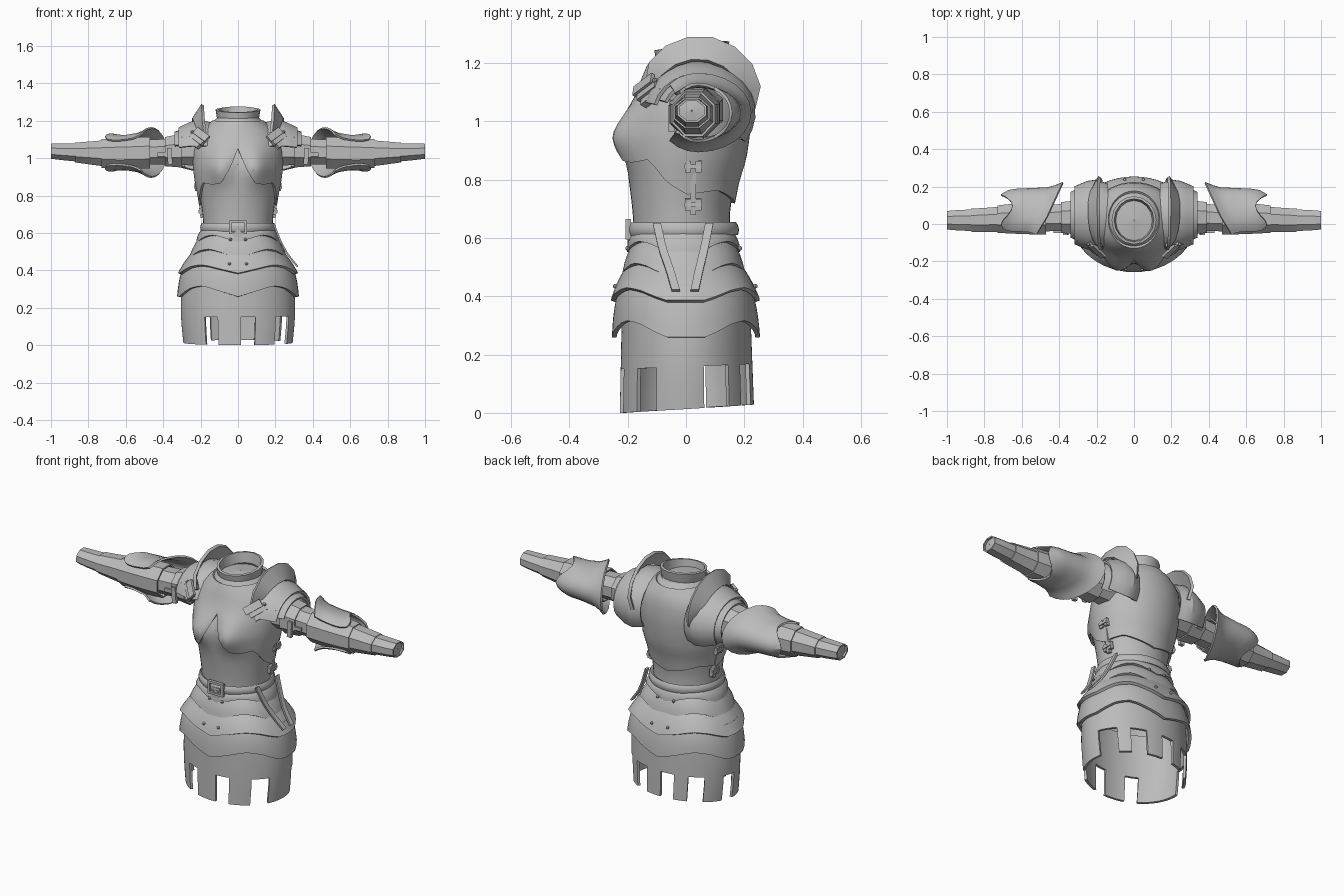
import bpy, bmesh
from math import sin, cos, pi, radians, degrees, exp
from mathutils import Vector, Matrix

if "Cube" in bpy.data.objects:
    bpy.data.objects.remove(bpy.data.objects["Cube"])

steel = bpy.data.materials.new("grey_steel")
steel.use_nodes = True
steel.diffuse_color = (0.5, 0.5, 0.5, 1)
steel.node_tree.nodes["Principled BSDF"].inputs["Base Color"].default_value = (0.5, 0.5, 0.5, 1)


def interp(rows, t):
    """Blend table rows keyed by their first column."""
    if t <= rows[0][0]:
        return rows[0][1:]
    for a, b in zip(rows, rows[1:]):
        if t <= b[0]:
            k = (t - a[0]) / (b[0] - a[0])
            return [p + (q - p) * k for p, q in zip(a[1:], b[1:])]
    return rows[-1][1:]


def finish(name, bm, thick=0.0, mirror=False, angle=32):
    bmesh.ops.recalc_face_normals(bm, faces=bm.faces)
    mesh = bpy.data.meshes.new(name)
    bm.to_mesh(mesh)
    bm.free()
    ob = bpy.data.objects.new(name, mesh)
    bpy.context.collection.objects.link(ob)
    mesh.materials.append(steel)
    if thick:
        mod = ob.modifiers.new("thickness", 'SOLIDIFY')
        mod.thickness, mod.offset = thick, 0
    if mirror:
        ob.modifiers.new("mirror", 'MIRROR').use_mirror_merge = False
    bpy.ops.object.select_all(action='DESELECT')
    ob.select_set(True)
    bpy.context.view_layer.objects.active = ob
    bpy.ops.object.convert(target='MESH')
    bpy.ops.object.shade_smooth_by_angle(angle=radians(angle))


def sheet(name, f, nu, nv, closed=True, thick=0.012, mirror=False, keep=None, angle=32):
    """Surface f(u, v); u wraps round when closed; keep(u, v) drops faces."""
    bm = bmesh.new()
    cols = nu if closed else nu + 1
    g = [[bm.verts.new(f(i / nu, j / nv)) for i in range(cols)] for j in range(nv + 1)]
    for j in range(nv):
        for i in range(nu):
            if keep is None or keep((i + 0.5) / nu, (j + 0.5) / nv):
                k = (i + 1) % cols
                bm.faces.new((g[j][i], g[j][k], g[j + 1][k], g[j + 1][i]))
    loose = [v for v in bm.verts if not v.link_faces]
    bmesh.ops.delete(bm, geom=loose, context='VERTS')
    finish(name, bm, thick, mirror, angle)


def box(name, loc, size, rot=(0, 0, 0), mirror=False):
    """Box spun about its own y axis, tilted about x, then turned about z."""
    bm = bmesh.new()
    m = Matrix.Translation(loc)
    for axis, a in zip("ZXY", (rot[2], rot[0], rot[1])):
        m = m @ Matrix.Rotation(radians(a), 4, axis)
    bmesh.ops.create_cube(bm, size=1, matrix=m @ Matrix.Diagonal((*size, 1)))
    finish(name, bm, mirror=mirror)


def rivet(name, loc):
    bm = bmesh.new()
    bmesh.ops.create_uvsphere(bm, u_segments=8, v_segments=6, radius=0.008,
                              matrix=Matrix.Translation(loc))
    finish(name, bm, mirror=True)


def oval(th, hx, yf, yb, z):
    return Vector((hx * sin(th), (yf + yb) / 2 - (yb - yf) / 2 * cos(th), z))


# Torso: height, half width, front y, back y
TORSO = [(.58, .175, -.17, .145), (.70, .183, -.178, .145), (.80, .197, -.19, .165),
         (.87, .212, -.198, .188), (.95, .222, -.20, .20), (1.03, .225, -.18, .205),
         (1.10, .215, -.15, .20), (1.15, .18, -.132, .19), (1.19, .125, -.115, .165),
         (1.21, .11, -.10, .14)]


def torso(th, z, off=0.0):
    hx, yf, yb = interp(TORSO, z)
    p = oval(th, hx + off, yf - off, yb + off, z)
    if p.y < 0:
        p.y -= 0.05 * exp(-((abs(p.x) - .095) / .065) ** 2 - ((z - .95) / .085) ** 2)
    return p


sheet("bodice", lambda u, v: torso(u * 2 * pi, .58 + .63 * v), 40, 18)

# Breastplate with a cleft front and a scalloped lower edge
HEM = [(0, 1.05), (12, .94), (23, .868), (38, .86), (55, .87), (75, .79), (95, .75),
       (130, .765), (155, .74), (180, .72)]


def breast(u, v):
    d = degrees(u * 2 * pi)
    low = interp(HEM, min(d, 360 - d))[0]
    return torso(u * 2 * pi, low + (1.195 - low) * v, .012)


sheet("breastplate", breast, 60, 14, thick=.014)

# Collar, tilted up to the back, with a shallow dome closing the neck
COLLAR = [(0, .135, 1.17), (.25, .115, 1.182), (.5, .104, 1.205), (1, .113, 1.26)]


def collar(u, v):
    r, z = interp(COLLAR, v)
    a = u * 2 * pi
    return (r * sin(a), .02 - r * 1.08 * cos(a), z - .015 * cos(a))


def neck_dome(u, v):
    a, r = u * 2 * pi, .108 - .106 * v
    return (r * sin(a), .02 - r * 1.08 * cos(a), 1.205 + .012 * v)


sheet("collar", collar, 16, 4, thick=.014)
sheet("neck_lining", neck_dome, 16, 3, thick=.006)

# Overlapping hip plates: top and bottom rows are (z, half width, front y, back y)
WAVE = [(0, 1), (35, -1), (50, -.7), (74, 1), (106, 1), (130, -.7), (145, -1), (180, 1)]


def hip_plate(name, top, bottom, wave):
    def f(u, v):
        a = u * 2 * pi
        d = min(u, 1 - u) * 360
        z, hx, yf, yb = [p + (q - p) * v for p, q in zip(top, bottom)]
        bulge = .006 * sin(pi * v)
        return oval(a, hx + bulge, yf - bulge, yb + bulge, z - wave * interp(WAVE, d)[0] * v)
    sheet(name, f, 48, 5, thick=.016, angle=28)


hip_plate("belt", (.65, .186, -.185, .165), (.612, .19, -.188, .17), 0)
hip_plate("hip_plate_1", (.62, .186, -.174, .155), (.57, .215, -.194, .178), .018)
hip_plate("hip_plate_2", (.585, .192, -.174, .157), (.49, .254, -.212, .197), .022)
hip_plate("hip_plate_3", (.51, .225, -.192, .18), (.405, .314, -.25, .246), .022)
hip_plate("hip_plate_4", (.44, .282, -.22, .214), (.288, .318, -.246, .246), .029)

# Cloth skirt with notches cut in the hem: (angle, half width)
NOTCHES = ((10, 8), (53, 11), (117, 13), (154, 9), (187, 8), (220, 9), (260, 9), (332, 8))


def skirt(u, v):
    a = u * 2 * pi
    return oval(a, .285 + .014 * sin(pi * v), -.212 - .008 * v, .212 + .014 * v,
                .40 * (1 - v) + (.014 - .014 * cos(a)) * v)


def skirt_keep(u, v):
    return v < .62 or all(abs(u * 360 - n) > w for n, w in NOTCHES)


sheet("skirt", skirt, 120, 8, thick=.014, keep=skirt_keep, angle=40)

# Belt buckle
for s in (-1, 1):
    box("buckle_side", (s * .042, -.198, .63), (.014, .018, .07))
    box("buckle_bar", (0, -.198, .63 + s * .03), (.09, .018, .012))
box("buckle_tongue", (0, -.196, .63), (.05, .012, .012))
box("belt_tip", (0, -.194, .592), (.045, .012, .045), (0, 45, 0))


# Hanging straps on the left hip
def strap(name, path):
    def f(u, v):
        z, x, y = interp([(i / (len(path) - 1), *p) for i, p in enumerate(path)], v)
        return (x, y + (u - .5) * .028, z)
    sheet(name, f, 1, 8, closed=False, thick=.01)


strap("front_strap", [(.65, .19, -.10), (.56, .225, -.08), (.49, .262, -.055), (.42, .318, -.035)])
strap("back_strap", [(.65, .19, .08), (.56, .225, .062), (.49, .262, .045), (.42, .318, .03)])

# Side seam and clasps
box("side_seam", (.204, .025, .80), (.02, .02, .24), (0, 7, 0), True)
for z, x in ((.845, .222), (.715, .196)):
    for dy in (-.018, .018):
        box("clasp_plate", (x, .025 + dy, z), (.02, .022, .04), (0, 6, 0), True)
    box("clasp_bar", (x + .006, .025, z), (.016, .06, .014), mirror=True)

# Rivets on the hip plates
for x, y, z in ((.04, -.2, .565), (.045, -.243, .435), (.05, .185, .565), (.05, .238, .435)):
    rivet("hip_rivet", (x, y, z))


# Arms: rows are (x, centre y, centre z, radius y, radius z)
def arm_tube(name, rows, sides=8):
    lo, hi = rows[0][0], rows[-1][0]

    def f(u, v):
        x = lo + (hi - lo) * v
        cy, cz, ry, rz = interp(rows, x)
        a = (u + .5 / sides) * 2 * pi
        return (x, cy + ry * 1.06 * cos(a), cz + rz * 1.06 * sin(a))
    sheet(name, f, sides, 3, thick=.008, mirror=True)


arm_tube("sleeve", [(.18, .04, 1.04, .08, .08), (.36, .035, 1.035, .07, .066), (.54, .03, 1.03, .068, .064)])
arm_tube("upper_arm_guard", [(.30, .035, 1.04, .09, .088), (.39, .035, 1.035, .08, .076)])
arm_tube("forearm_guard", [(.47, .03, 1.03, .085, .082), (.60, .03, 1.025, .082, .082), (.73, .026, 1.025, .071, .074)])
arm_tube("wrist_guard", [(.71, .025, 1.026, .066, .068), (.80, .022, 1.028, .061, .058), (.87, .02, 1.03, .06, .05)])
arm_tube("hand_guard", [(.85, .02, 1.03, .055, .046), (.93, .02, 1.033, .053, .042), (1.0, .02, 1.037, .047, .037)])
arm_tube("hand_end", [(.984, .02, 1.037, .048, .038), (.99, .02, 1.037, .002, .002)])
box("arm_buckle", (.365, -.05, 1.01), (.025, .02, .09), (0, 4, 0), True)
box("arm_strap", (.40, -.042, 1.02), (.06, .012, .02), mirror=True)

# Flared elbow shell, open at the front of the arm
ELBOW = [(0, .18, .132), (.2, .152, .105), (.6, .146, .09), (.85, .142, .09), (1, .114, .098)]


def elbow(u, v):
    a = (u - .5) * radians(270)
    lo = .38 + .14 * (1 - cos(a)) / 1.7
    hi = .68 + .03 * cos(3 * a)
    ry, rz = interp(ELBOW, v)
    front = 1 if a * a < 2.5 else .75
    return (lo + (hi - lo) * v, .04 + ry * front * cos(a), 1.03 + rz * sin(a))


sheet("elbow_guard", elbow, 18, 8, closed=False, thick=.01, mirror=True)


# Shoulder plates: arcs over the joint, running from front over the top to the back
def shoulder(name, rows, start, end):
    def f(u, v):
        a = radians(start + (end - start) * u)
        x, cz, ry, rz = interp(rows, v)
        return (x, .045 + ry * sin(a), cz + rz * cos(a))
    sheet(name, f, 14, 6, closed=False, mirror=True, angle=28)


shoulder("shoulder_cap", [(0, .14, 1.03, .165, .155), (.33, .20, 1.03, .188, .17),
                          (.67, .25, 1.03, .18, .16), (1, .315, 1.03, .152, .13)], -78, 125)
shoulder("shoulder_lame", [(0, .285, 1.03, .146, .123), (1, .338, 1.03, .12, .105)], -70, 130)


# Upright neck guard rising from each shoulder cap
def neck_guard(u, v):
    a = radians(-66 + 156 * u)
    lift = sin(pi * u) ** .5
    r = .165 + v * (.03 + .05 * lift)
    return (.175 + .065 * lift - .05 * v * lift, .04 + r * sin(a), 1.045 + r * cos(a))


sheet("neck_guard", neck_guard, 8, 3, closed=False, thick=.016, mirror=True)

# Layered front straps joining shoulder to breastplate
for i in range(3):
    box("shoulder_tab", (.195 + .02 * i, -.146 + .016 * i, 1.125 - .018 * i),
        (.10, .014 + .006 * i, .04), (-28, -32, 28), True)
for x, y, z in ((.245, -.108, 1.14), (.295, -.085, 1.11)):
    rivet("shoulder_rivet", (x, y, z))
